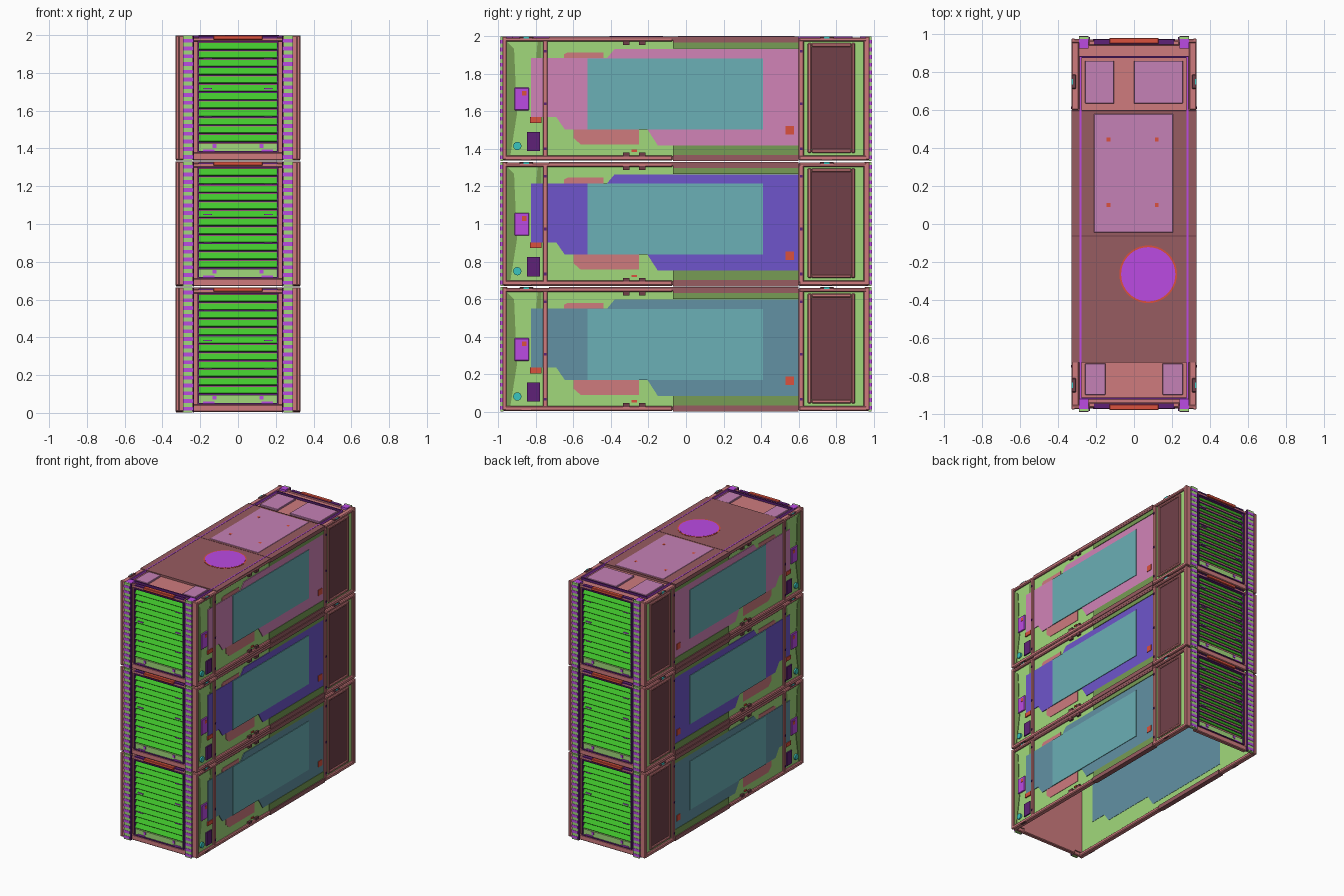
import bpy, bmesh, math
from mathutils import Matrix, Vector

if "Cube" in bpy.data.objects:
    bpy.data.objects.remove(bpy.data.objects["Cube"])

H = 2.0 / 3.0   # height of one stacked unit


def rgb(r, g, b):
    return tuple((c / 255) ** 2.2 for c in (r, g, b)) + (1,)


COL = dict(
    pink=rgb(205, 122, 125), rose=rgb(150, 92, 97), maroon=rgb(112, 66, 74),
    light_green=rgb(160, 216, 122), olive=rgb(118, 155, 85), green=rgb(68, 198, 48),
    teal=rgb(106, 174, 180), slate=rgb(98, 144, 162), violet=rgb(110, 86, 202),
    mauve=rgb(208, 130, 182), purple=rgb(186, 76, 226), plum=rgb(95, 38, 118),
    red=rgb(218, 82, 64), cyan=rgb(60, 195, 190), lid=rgb(196, 128, 180))
mats = {}


def material(name):
    if name not in mats:
        mats[name] = bpy.data.materials.new(name)
        mats[name].diffuse_color = COL[name]
    return mats[name]


def add_box(bm, b):
    x0, x1, y0, y1, z0, z1 = b
    m = Matrix.Translation(((x0 + x1) / 2, (y0 + y1) / 2, (z0 + z1) / 2))
    bmesh.ops.create_cube(bm, size=1, matrix=m @ Matrix.Diagonal((x1 - x0, y1 - y0, z1 - z0, 1)))


def add_prism(bm, pts, x0, x1):
    """Profile of (y, z) points pushed along x."""
    f = bm.faces.new([bm.verts.new((x0, y, z)) for y, z in pts])
    r = bmesh.ops.extrude_face_region(bm, geom=[f])
    bmesh.ops.translate(bm, vec=(x1 - x0, 0, 0),
                        verts=[v for v in r['geom'] if isinstance(v, bmesh.types.BMVert)])


def part(name, color, boxes=(), prisms=(), mirror='', stack=True, bevel=0, dz=0):
    """One object from boxes/prisms, mirrored and repeated up the stack."""
    bm = bmesh.new()
    for b in boxes:
        add_box(bm, b)
    for p in prisms:
        add_prism(bm, *p)
    bmesh.ops.recalc_face_normals(bm, faces=bm.faces)
    me = bpy.data.meshes.new(name)
    bm.to_mesh(me)
    bm.free()
    me.materials.append(material(color))
    ob = bpy.data.objects.new(name, me)
    bpy.context.collection.objects.link(ob)
    ob.location.z = dz
    if bevel:
        m = ob.modifiers.new('bevel', 'BEVEL')
        m.width, m.segments = bevel, 1
    if mirror:
        m = ob.modifiers.new('mirror', 'MIRROR')
        m.use_axis = ('x' in mirror, 'y' in mirror, False)
        m.use_mirror_merge = False
    if stack:
        m = ob.modifiers.new('stack', 'ARRAY')
        m.count = 3
        m.use_relative_offset = False
        m.use_constant_offset = True
        m.constant_offset_displace = (0, 0, H)
    return ob


def frame(y0, y1, z0, z1, w, x0, x1):
    """Four boxes forming a rectangular border on a side wall."""
    return [(x0, x1, y0, y0 + w, z0, z1), (x0, x1, y1 - w, y1, z0, z1),
            (x0, x1, y0 + w, y1 - w, z0, z0 + w), (x0, x1, y0 + w, y1 - w, z1 - w, z1)]


# --- main shell: thin side walls, decks, corner posts, beams ---
part('side_wall', 'light_green', [(.304, .314, -.965, .965, .02, .65)], mirror='x')
part('corner_post', 'pink', [(.235, .33, -.975, -.955, .008, .664),
                             (.31, .33, -.978, -.955, .008, .664)], mirror='xy', bevel=.004)
part('long_beam', 'pink', [(.29, .33, -.965, -.07, .004, .032), (.29, .33, -.965, -.07, .637, .66),
                           (.29, .33, .6, .965, .004, .032), (.29, .33, .6, .965, .637, .66)],
     mirror='x', bevel=.006)
part('mid_beam', 'rose', [(.29, .329, -.07, .6, .002, .034), (.29, .329, -.07, .6, .632, .664)], mirror='x')
part('mid_beam_strip', 'olive',
     [(.312, .322, -.07, .6, .034, .085), (.312, .322, -.07, .6, .6, .632)], mirror='x')
part('side_upright', 'pink', [(.31, .328, -.762, -.736, .02, .65), (.31, .328, .598, .628, .02, .65)],
     mirror='x', bevel=.004)
part('end_cross_beam', 'pink', [(-.24, .24, -.972, -.94, .004, .045),
                                (-.24, .24, -.968, -.94, .632, .655)], mirror='y', bevel=.005)
part('deck', 'rose', [(-.33, .33, -.73, .6, .645, .664)])
part('end_deck', 'pink', [(-.31, .31, -.965, -.73, .63, .648), (-.31, .31, .6, .965, .63, .648)])

# --- louvred grilles at both ends ---
part('end_wall', 'pink', [(-.31, .31, -.95, -.94, .03, .64)], mirror='y')
part('grille_frame', 'plum', [(.207, .215, -.975, -.945, .045, .635), (-.215, -.207, -.975, -.945, .045, .635),
                              (-.21, .21, -.975, -.945, .045, .052), (-.21, .21, -.975, -.945, .628, .635)],
     mirror='y')
slats, gaps = [], []
for i in range(12):
    z = .098 + i * .0442
    slats.append(([(-.952, z + .04), (-.972, z + .008), (-.968, z + .004), (-.947, z + .036)], -.207, .207))
    gaps.append((-.207, .207, -.956, -.949, z - .002, z + .005))
part('louvres', 'green', prisms=slats, mirror='y')
part('louvre_gaps', 'plum', gaps, mirror='y')
part('grille_sill', 'light_green', [(-.207, .207, -.966, -.948, .052, .094)], mirror='y')
part('grille_clips', 'purple', [(s * .125 - .01, s * .125 + .01, -.971, -.96, .07, .09) for s in (-1, 1)] +
     [(s * .155 - .03, s * .155 + .03, -.971, -.96, .052, .06) for s in (-1, 1)] +
     [(s * .16 - .022, s * .16 + .022, -.974, -.966, z, z + .006) for s in (-1, 1) for z in (.23, .38, .54)],
     mirror='y')
part('end_handle_mount', 'plum', [(-.21, .21, -.972, -.945, .65, .659)], mirror='y')
part('end_handle', 'red', [(-.13, .13, -.98, -.95, .642, .664)], mirror='y', bevel=.003)

# --- striped mounting rails ---
part('mount_rail', 'light_green', [(.24, .29, -.988, -.972, .003, .664)], mirror='xy')
part('mount_rail_stripes', 'purple',
     [(.239, .291, -.99, -.974, .012 + i * .041, .032 + i * .041) for i in range(16)], mirror='xy')
part('rail_edge', 'plum', [(.233, .239, -.985, -.972, .003, .664)], mirror='xy')

# --- coloured side panels, one colour per unit ---
outline = [(-.825, .55), (-.42, .55), (-.38, .598), (.6, .598), (.6, .085), (-.15, .085),
           (-.205, .17), (-.645, .17), (-.69, .235), (-.825, .235)]
for i, c in enumerate(('slate', 'violet', 'mauve')):
    part('side_panel_%d' % (i + 1), c, prisms=[(outline, .302, .319)], mirror='x', stack=False, dz=i * H)
part('display_panel', 'teal', [(.316, .323, -.525, .41, .17, .548)], mirror='x')
part('side_patches', 'pink', prisms=[
    ([(-.6, .175), (-.6, .125), (-.56, .09), (-.25, .09), (-.25, .175)], .312, .317),
    ([(-.65, .545), (-.65, .57), (-.63, .58), (-.44, .58), (-.44, .545)], .312, .317)], mirror='x')
part('side_tags', 'red', [(.317, .323, .53, .575, .142, .187), (.31, .324, -.83, -.77, .205, .235),
                          (.31, .32, -.29, -.262, .05, .062)], mirror='x')

# --- front service bay ---
part('service_panel', 'purple', [(.312, .325, -.912, -.835, .272, .392)], mirror='x', bevel=.003)
part('service_tag', 'red', [(.324, .327, -.872, -.85, .35, .375)], mirror='x')
part('service_socket', 'plum', [(.312, .323, -.845, -.778, .055, .157)], mirror='x')
knob = [(-.898 + .022 * math.cos(a * math.pi / 8), .082 + .022 * math.sin(a * math.pi / 8)) for a in range(16)]
part('service_knob', 'cyan', prisms=[(knob, .31, .326)], mirror='x')
part('service_brace', 'olive', prisms=[
    ([(-.955, .03), (-.935, .03), (-.9, .25), (-.915, .6), (-.955, .64)], .31, .318),
    ([(-.82, .25), (-.8, .25), (-.77, .55), (-.77, .64), (-.79, .64)], .31, .317)], mirror='x')

# --- rear door ---
part('door_frame', 'pink', frame(.648, .9, .045, .63, .02, .31, .328), mirror='x', bevel=.005)
part('door_panel', 'maroon', [(.31, .319, .668, .88, .065, .61)], mirror='x')
part('door_edge_post', 'pink', [(.31, .328, .945, .97, .02, .65)], mirror='x', bevel=.004)

# --- latches and small bolts ---
latch = []
for y in (-.85, .75):
    latch += [(.305, .33, y - .038, y + .038, .645, .664), (.305, .33, y - .03, y + .03, .004, .03)]
part('latches', 'maroon', latch, mirror='x', bevel=.004)
part('latch_pins', 'cyan', [(.322, .33, y - .015, y + .015, .652, .6645) for y in (-.85, .75)], mirror='x')
part('beam_brackets', 'maroon',
     [(.31, .33, y, y + .035, z, z + .022) for y in (-.335, -.25) for z in (.025, .62)], mirror='x')
part('bolts', 'plum', [(.32, .331, y - .007, y + .007, z, z + .014)
                       for y in (-.749, .613) for z in (.06, .3, .58)], mirror='x')

# --- top lid details ---
T = 2.0
part('lid_trim', 'purple', [(.278, .286, -.92, .88, T - .02, T - .001)], mirror='x', stack=False)
part('lid_trim_ends', 'plum', [(-.286, .286, -.925, -.915, T - .03, T - .002),
                               (-.286, .286, .875, .885, T - .03, T - .002)], stack=False)
part('lid_plates', 'lid', [(-.21, .205, -.045, .58, T - .02, T),
                           (-.257, -.105, .635, .86, T - .03, T - .006), (.0, .257, .635, .86, T - .03, T - .006),
                           (-.257, -.15, -.9, -.735, T - .03, T - .006), (.15, .257, -.9, -.735, T - .03, T - .006)],
     stack=False, bevel=.002)
part('lid_seams', 'maroon', [(-.33, .33, -.066, -.06, T - .01, T - .0015),
                             (-.33, .33, .594, .6, T - .01, T - .0015)], stack=False)
part('lid_corner_pads', 'purple', [(.24, .29, .925, .975, T - .03, T - .002)], mirror='xy', stack=False)
part('lid_marks', 'red', prisms=[([(y, T - .01), (y + .02, T - .01), (y + .02, T + .0005), (y, T + .0005)],
                                  x, x + .02) for x in (-.145, .11) for y in (.09, .435)], stack=False)


def disc(name, color, r, z0, z1):
    bpy.ops.mesh.primitive_cylinder_add(vertices=40, radius=r, depth=z1 - z0,
                                        location=(.075, -.265, (z0 + z1) / 2))
    ob = bpy.context.object
    ob.name = name
    ob.data.materials.append(material(color))
    bpy.ops.object.shade_smooth_by_angle()


disc('round_hatch_ring', 'red', .152, T - .02, T - .001)
disc('round_hatch', 'purple', .143, T - .02, T)

for m in bpy.data.materials:
    if m.users and not m.is_grease_pencil:
        m.use_nodes = True
        m.node_tree.nodes["Principled BSDF"].inputs["Base Color"].default_value = m.diffuse_color
